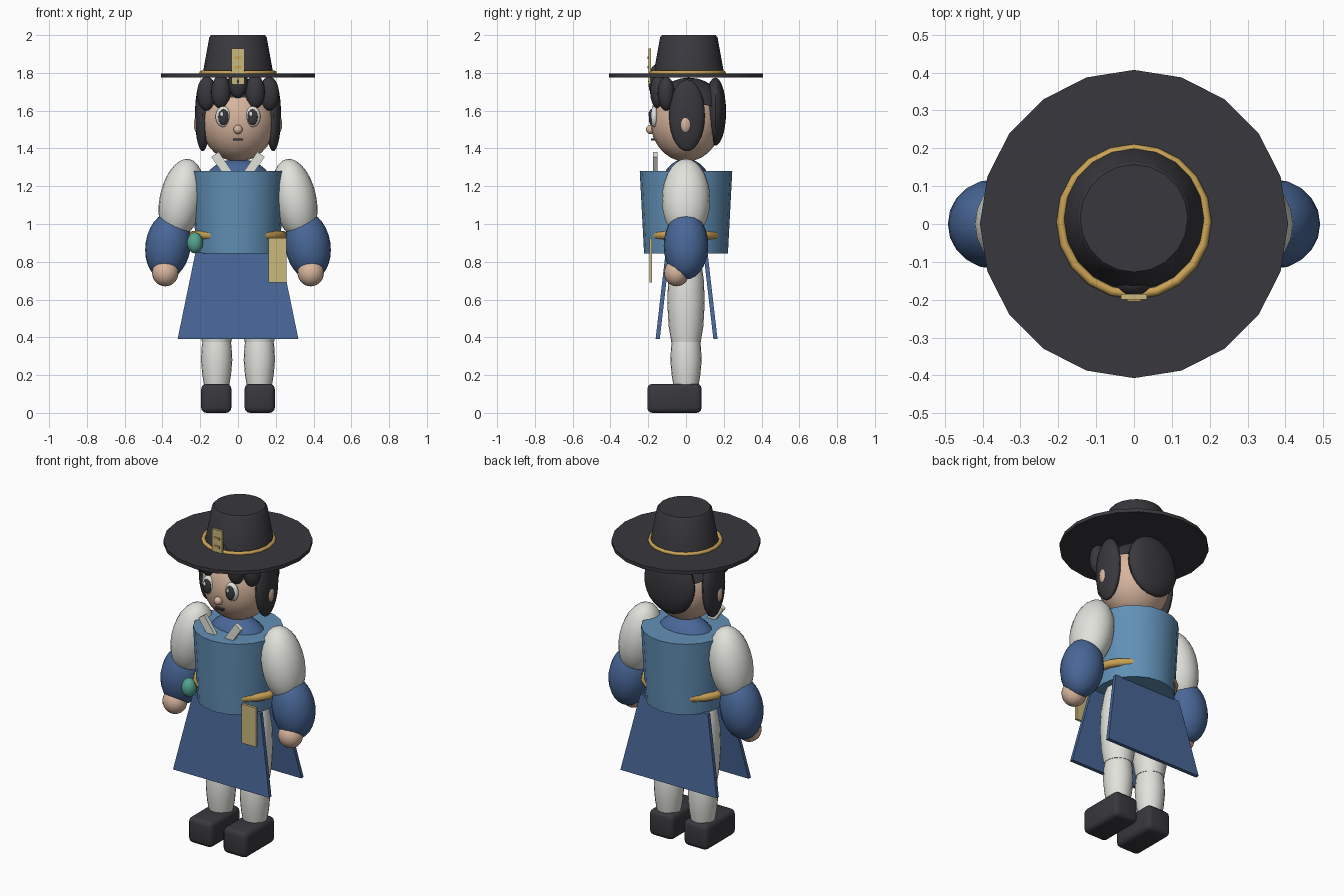
import bpy, bmesh, math
from mathutils import Vector, Matrix

if "Cube" in bpy.data.objects:
    bpy.data.objects.remove(bpy.data.objects["Cube"])


def material(name, r, g, b):
    m = bpy.data.materials.new(name)
    m.use_nodes = True
    m.diffuse_color = (r, g, b, 1)
    m.node_tree.nodes["Principled BSDF"].inputs["Base Color"].default_value = (r, g, b, 1)
    return m


BLACK = material("charcoal", 0.04, 0.04, 0.047)
SKIN = material("skin", 0.68, 0.46, 0.34)
WHITE = material("off white", 0.76, 0.76, 0.72)
NAVY = material("deep blue", 0.065, 0.135, 0.31)
SKY = material("light blue", 0.12, 0.28, 0.47)
GOLD = material("gold", 0.58, 0.36, 0.09)
TAN = material("pale gold", 0.60, 0.48, 0.20)
GREEN = material("jade", 0.09, 0.37, 0.28)


def finish(name, bm, mat, smooth=True, angle=40):
    bmesh.ops.recalc_face_normals(bm, faces=bm.faces)
    me = bpy.data.meshes.new(name)
    bm.to_mesh(me)
    bm.free()
    me.materials.append(mat)
    ob = bpy.data.objects.new(name, me)
    bpy.context.collection.objects.link(ob)
    if smooth:
        bpy.ops.object.select_all(action="DESELECT")
        ob.select_set(True)
        bpy.context.view_layer.objects.active = ob
        bpy.ops.object.shade_smooth_by_angle(angle=math.radians(angle))
    return ob


def ellipsoid(name, mat, centre, radii, tilt=0, cut=None):
    """Ellipsoid leaning about y; cut=(point, normal) keeps the side the normal points at."""
    bm = bmesh.new()
    bmesh.ops.create_uvsphere(bm, u_segments=20, v_segments=14, radius=1)
    bm.transform(Matrix.Translation(centre) @ Matrix.Rotation(tilt, 4, "Y")
                 @ Matrix.Diagonal((*radii, 1)))
    if cut:
        bmesh.ops.bisect_plane(bm, geom=bm.verts[:] + bm.edges[:] + bm.faces[:],
                               plane_co=cut[0], plane_no=cut[1], clear_inner=True)
    return finish(name, bm, mat)


def box(name, mat, centre, size, tilt=0, bevel=0):
    bm = bmesh.new()
    bmesh.ops.create_cube(bm, size=1)
    bm.transform(Matrix.Diagonal((*size, 1)))
    if bevel:
        bmesh.ops.bevel(bm, geom=bm.edges[:], offset=bevel, segments=3,
                        profile=0.5, affect="EDGES")
    bm.transform(Matrix.Translation(centre) @ Matrix.Rotation(tilt, 4, "Y"))
    return finish(name, bm, mat, smooth=bevel > 0)


def lathe(name, mat, profile, centre=(0, 0), sides=20):
    """Closed solid turned about a vertical axis from (radius, height) points."""
    bm = bmesh.new()
    rings = []
    for r, z in profile:
        rings.append([bm.verts.new((centre[0] + r * math.sin(2 * math.pi * i / sides),
                                    centre[1] + r * math.cos(2 * math.pi * i / sides), z))
                      for i in range(sides)])
    for a, b in zip(rings, rings[1:]):
        for i in range(sides):
            j = (i + 1) % sides
            bm.faces.new((a[i], a[j], b[j], b[i]))
    bm.faces.new(rings[0])
    bm.faces.new(rings[-1])
    return finish(name, bm, mat)


def ring(name, mat, centre, rx, ry, thick, sides=20):
    bm = bmesh.new()
    loops = []
    for i in range(sides):
        a = 2 * math.pi * i / sides
        loop = []
        for k in range(8):
            b = 2 * math.pi * k / 8
            out = thick * math.cos(b)
            loop.append(bm.verts.new(Vector(centre) + Vector(
                ((rx + out) * math.sin(a), (ry + out) * math.cos(a), thick * math.sin(b)))))
        loops.append(loop)
    for i in range(sides):
        p, q = loops[i], loops[(i + 1) % sides]
        for k in range(8):
            m = (k + 1) % 8
            bm.faces.new((p[k], q[k], q[m], p[m]))
    return finish(name, bm, mat, angle=60)


def skirt_panel(name, side):
    """Flat trapezoid flap sloping outward toward the hem."""
    bm = bmesh.new()
    rows = [(0.225, 0.10, 0.85), (0.32, 0.153, 0.39)]
    corners = []
    for hx, y, z in rows:
        for depth in (-0.011, 0.011):
            for x in (-hx, hx):
                corners.append(bm.verts.new((x, side * (y + depth) + 0.003, z)))
    bmesh.ops.convex_hull(bm, input=corners)
    bmesh.ops.dissolve_limit(bm, angle_limit=0.01, verts=bm.verts[:], edges=bm.edges[:])
    finish(name, bm, NAVY, smooth=False)


# Hat
lathe("hat_brim", BLACK, [(0.407, 1.775), (0.407, 1.796)])
lathe("hat_crown", BLACK, [(0.188, 1.79), (0.152, 1.988), (0.142, 2.0)], (0, 0.015))
ring("hat_band", GOLD, (0, 0.006, 1.80), 0.193, 0.193, 0.012)
box("hat_plate", TAN, (0, -0.192, 1.835), (0.068, 0.014, 0.19))
for z in (1.83, 1.88):
    box("hat_plate_stud", GOLD, (0, -0.201, z), (0.036, 0.008, 0.012))

# Head and face
ellipsoid("head", SKIN, (0, 0, 1.55), (0.2, 0.19, 0.22))
ellipsoid("nose", SKIN, (0, -0.188, 1.5), (0.024, 0.024, 0.024))
box("mouth", BLACK, (0, -0.174, 1.447), (0.052, 0.02, 0.01))

# Hair
ellipsoid("hair_cap", BLACK, (0, 0.015, 1.58), (0.208, 0.2, 0.195),
          cut=((0, 0, 1.645), (0, 0.15, 1)))
ellipsoid("back_hair", BLACK, (0, 0.155, 1.595), (0.165, 0.057, 0.18))
for x, y, z in ((-0.165, -0.105, 1.69), (-0.09, -0.145, 1.70), (0, -0.155, 1.755),
                (0.09, -0.145, 1.70), (0.165, -0.105, 1.69)):
    ellipsoid("fringe_lock", BLACK, (x, y, z), (0.052, 0.045, 0.09))

# Neck, vest and belt
ellipsoid("collar", NAVY, (0, 0, 1.2), (0.185, 0.13, 0.145))
lathe("vest", SKY, [(0.222, 0.845), (0.245, 1.28)])
ring("belt", GOLD, (0, 0, 0.94), 0.24, 0.185, 0.024)
box("belt_tag", TAN, (0.208, -0.187, 0.808), (0.095, 0.015, 0.235))
ellipsoid("belt_bead", GREEN, (-0.228, -0.14, 0.9), (0.042, 0.042, 0.055))

# Skirt flaps
skirt_panel("front_skirt", -1)
skirt_panel("back_skirt", 1)

# Paired parts
for s, side in ((1, "left_"), (-1, "right_")):
    ellipsoid(side + "eye", WHITE, (s * 0.077, -0.168, 1.568), (0.042, 0.022, 0.055))
    ellipsoid(side + "pupil", BLACK, (s * 0.077, -0.185, 1.566), (0.028, 0.012, 0.042))
    ellipsoid(side + "eye_glint", WHITE, (s * 0.077 - 0.009, -0.195, 1.582),
              (0.009, 0.004, 0.012))
    ellipsoid(side + "side_hair", BLACK, (s * 0.187, 0.005, 1.575), (0.041, 0.095, 0.19))
    ellipsoid(side + "ear", SKIN, (s * 0.214, -0.002, 1.527), (0.02, 0.03, 0.046))
    box(side + "lapel", WHITE, (s * 0.085, -0.163, 1.315), (0.047, 0.025, 0.13), s * 0.6)
    ellipsoid(side + "upper_arm", WHITE, (s * 0.3, 0, 1.13), (0.115, 0.128, 0.218), -s * 0.2)
    ellipsoid(side + "sleeve", NAVY, (s * 0.37, 0, 0.885), (0.12, 0.118, 0.18), -s * 0.15)
    ellipsoid(side + "hand", SKIN, (s * 0.385, -0.05, 0.742), (0.07, 0.066, 0.072))
    lathe(side + "thigh", WHITE, [(0.078, 0.375), (0.092, 0.46), (0.099, 0.58), (0.095, 0.7),
                                  (0.08, 0.8), (0.06, 0.86)], (s * 0.113, 0))
    lathe(side + "shin", WHITE, [(0.062, 0.12), (0.076, 0.2), (0.083, 0.28), (0.079, 0.35),
                                 (0.074, 0.385)], (s * 0.113, 0))
    box(side + "shoe", BLACK, (s * 0.115, -0.061, 0.077), (0.16, 0.288, 0.154), bevel=0.028)
